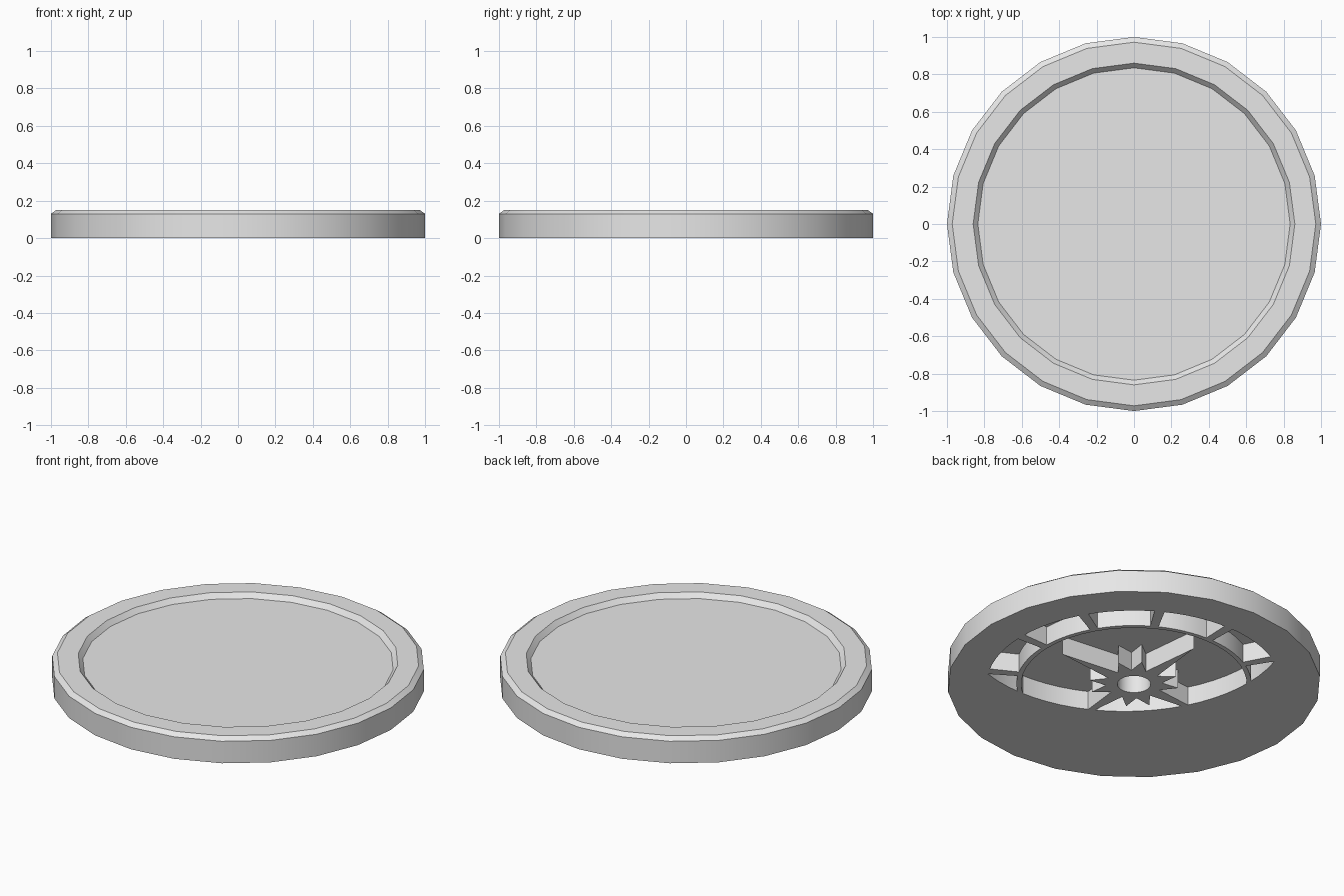
import bpy, bmesh
from math import sin, cos, radians, hypot
from mathutils import Matrix

AXIS = 45           # direction of the middle of the underside recess, degrees
DEPTH = 0.11        # ceiling of the recesses

default = bpy.data.objects.get("Cube")
if default:
    bpy.data.objects.remove(default, do_unlink=True)

grey = bpy.data.materials.new("light_grey")
grey.use_nodes = True
grey.diffuse_color = (0.8, 0.8, 0.8, 1)
grey.node_tree.nodes["Principled BSDF"].inputs["Base Color"].default_value = (0.8, 0.8, 0.8, 1)


def polar(r, deg):
    return r * cos(radians(deg)), r * sin(radians(deg))


def add_object(name, bm):
    bmesh.ops.recalc_face_normals(bm, faces=bm.faces)
    mesh = bpy.data.meshes.new(name)
    bm.to_mesh(mesh)
    bm.free()
    mesh.materials.append(grey)
    obj = bpy.data.objects.new(name, mesh)
    bpy.context.collection.objects.link(obj)
    return obj


def prism(name, outline, low, high):
    bm = bmesh.new()
    base = bm.faces.new([bm.verts.new((x, y, low)) for x, y in outline])
    top = bmesh.ops.extrude_face_region(bm, geom=[base])["geom"]
    bmesh.ops.translate(bm, vec=(0, 0, high - low),
                        verts=[v for v in top if isinstance(v, bmesh.types.BMVert)])
    return add_object(name, bm)


def circle(r, sides, centre=(0, 0)):
    points = [polar(r, 360 * i / sides) for i in range(sides)]
    return [(x + centre[0], y + centre[1]) for x, y in points]


def combine(obj, cutter, operation, keep=False):
    bpy.context.view_layer.objects.active = obj
    mod = obj.modifiers.new("cut", 'BOOLEAN')
    mod.operation = operation
    mod.solver = 'EXACT'
    mod.object = cutter
    bpy.ops.object.modifier_apply(modifier=mod.name)
    if not keep:
        bpy.data.objects.remove(cutter, do_unlink=True)


# Round body with a chamfered rim and a shallow dish on top
profile = [(1.0, 0), (1.0, 0.13), (0.972, 0.15), (0.86, 0.15), (0.835, 0.122)]
bm = bmesh.new()
rings = [[bm.verts.new((x, y, z)) for x, y in circle(r, 24)] for r, z in profile]
for a, b in zip(rings, rings[1:]):
    for i in range(24):
        j = (i + 1) % 24
        bm.faces.new((a[i], a[j], b[j], b[i]))
bm.faces.new(rings[0])
bm.faces.new(rings[-1])
body = add_object("disc_body", bm)

# Large circle that trims the recesses on one side
clip = prism("trim_shape", circle(0.87, 64, polar(0.58, AXIS)), -0.4, 0.4)

# Central recess, leaving a pointed rose standing in it
pocket = prism("pocket_cutter", circle(0.605, 48), -0.1, DEPTH)
combine(pocket, clip, 'INTERSECT', keep=True)
rose_outline = []
for i in range(24):
    radius = 0.15 if i % 2 else (0.5 if i % 6 == 0 else 0.24)
    rose_outline.append(polar(radius, i * 15))
combine(pocket, prism("rose_shape", rose_outline, -0.3, 0.3), 'DIFFERENCE')
combine(body, pocket, 'DIFFERENCE')

# Hole in the middle of the rose
combine(body, prism("hub_hole_cutter", circle(0.09, 24), -0.1, DEPTH), 'DIFFERENCE')

# Arc of recessed segments around the central recess
for k in range(-3, 4):
    middle = AXIS + 30 * k
    steps = [middle - 13 + 26 * i / 6 for i in range(7)]
    outline = [polar(0.79, t) for t in steps] + [polar(0.63, t) for t in reversed(steps)]
    segment = prism("segment_cutter", outline, -0.1, DEPTH)
    combine(segment, clip, 'INTERSECT', keep=True)
    combine(body, segment, 'DIFFERENCE')
bpy.data.objects.remove(clip, do_unlink=True)

# Smooth round walls, sharp corners
bpy.ops.object.select_all(action='DESELECT')
body.select_set(True)
bpy.context.view_layer.objects.active = body
bpy.ops.object.shade_smooth_by_angle(angle=radians(30))
